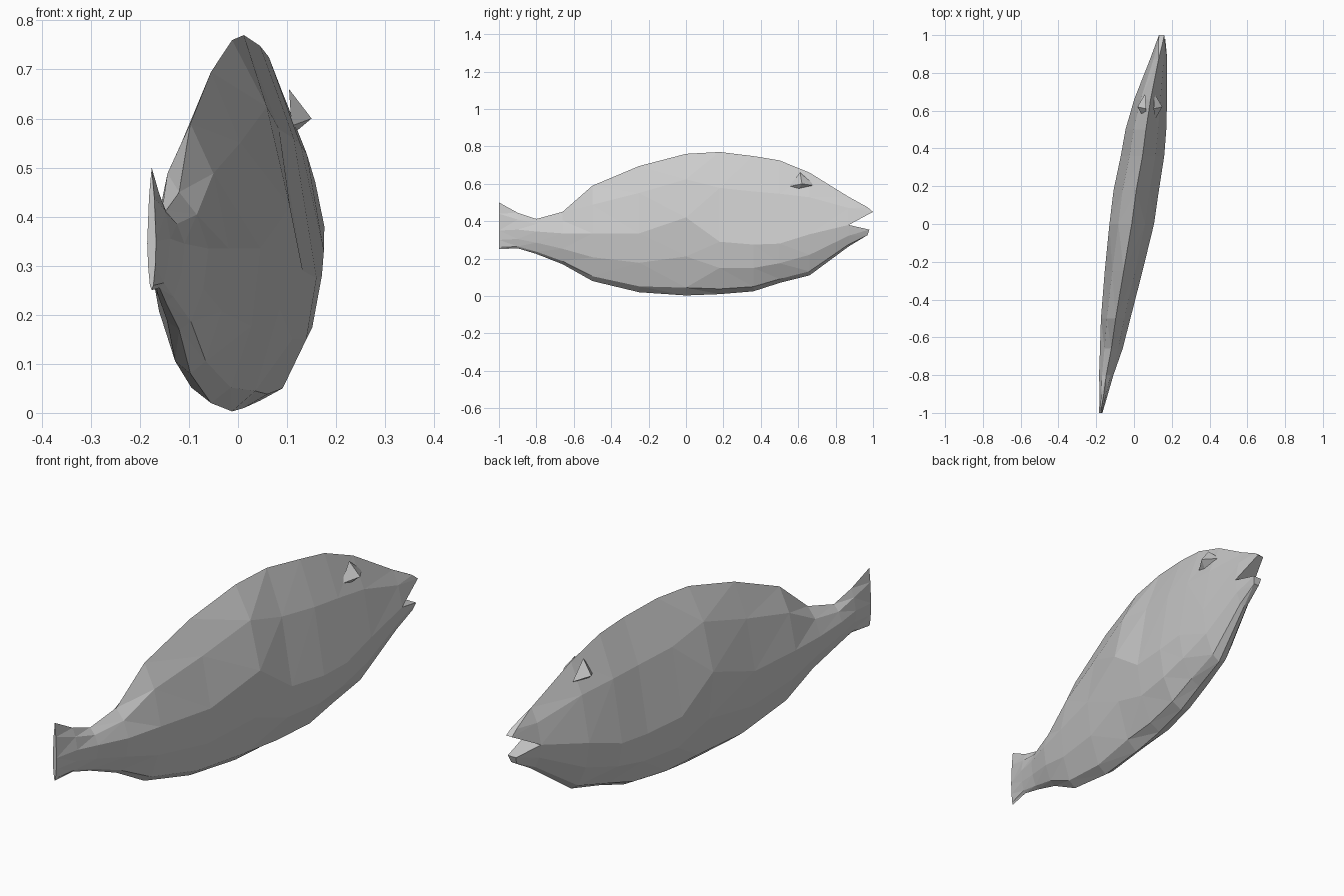
import bpy
import bmesh
from mathutils import Vector

cube = bpy.data.objects.get("Cube")
if cube:
    bpy.data.objects.remove(cube, do_unlink=True)

grey = bpy.data.materials.new("plain grey")
grey.use_nodes = True
colour = (0.6, 0.6, 0.6, 1)
grey.diffuse_color = colour
grey.node_tree.nodes["Principled BSDF"].inputs["Base Color"].default_value = colour


def finish(bm, name):
    bmesh.ops.recalc_face_normals(bm, faces=bm.faces[:])
    mesh = bpy.data.meshes.new(name)
    bm.to_mesh(mesh)
    bm.free()
    mesh.materials.append(grey)
    obj = bpy.data.objects.new(name, mesh)
    bpy.context.collection.objects.link(obj)
    return obj


def hull(points, name):
    bm = bmesh.new()
    for p in points:
        bm.verts.new(p)
    result = bmesh.ops.convex_hull(bm, input=bm.verts[:])
    spare = {g for g in result["geom_interior"] + result["geom_unused"]
             if isinstance(g, bmesh.types.BMVert)}
    bmesh.ops.delete(bm, geom=list(spare), context="VERTS")
    return finish(bm, name)


def half_section(station):
    """Offsets and heights from the back ridge down to the belly ridge."""
    y, cx, w, top, mid, low = station
    return [(0, top),
            (0.6 * w, mid + 0.6 * (top - mid)),
            (w, mid),
            (0.82 * w, mid + 0.5 * (low - mid)),
            (0.4 * w, low + 0.1 * (mid - low)),
            (0, low)]


def ring(station):
    y, cx = station[:2]
    half = half_section(station)
    right = [Vector((cx - dx, y, z)) for dx, z in half]
    left = [Vector((cx + dx, y, z)) for dx, z in half[-2:0:-1]]
    return right + left


# Stations along the body: y, centre x, half width, top, flank ridge, belly
stations = [
    (-1.00, -0.176, 0.009, 0.50, 0.35, 0.25),
    (-0.90, -0.160, 0.022, 0.445, 0.355, 0.255),
    (-0.80, -0.147, 0.038, 0.412, 0.345, 0.225),
    (-0.66, -0.120, 0.060, 0.45, 0.335, 0.17),
    (-0.50, -0.097, 0.078, 0.59, 0.335, 0.08),
    (-0.25, -0.055, 0.100, 0.695, 0.335, 0.02),
    (0.00, -0.012, 0.118, 0.76, 0.42, 0.003),
    (0.18, 0.012, 0.120, 0.77, 0.29, 0.01),
    (0.36, 0.045, 0.115, 0.748, 0.275, 0.025),
    (0.50, 0.063, 0.108, 0.725, 0.28, 0.07),
    (0.66, 0.088, 0.087, 0.66, 0.33, 0.11),
    (0.87, 0.130, 0.046, 0.53, 0.38, 0.265),
]

# Body and tail as one faceted loft
bm = bmesh.new()
rings = [[bm.verts.new(p) for p in ring(s)] for s in stations]
for a, b in zip(rings, rings[1:]):
    n = len(a)
    for i in range(n):
        j = (i + 1) % n
        bm.faces.new((a[i], a[j], b[j], b[i]))
bm.faces.new(rings[0])
bm.faces.new(rings[-1])
bmesh.ops.triangulate(bm, faces=bm.faces[:])
finish(bm, "fish_body")

# Jaws fan out from the mouth corner, leaving a notch between them
mouth = ring(stations[-1])
corner = stations[-1][4]
upper = [p for p in mouth if p.z >= corner - 0.001]
lower = [p for p in mouth if p.z <= corner + 0.001]
for side in (-1, 1):
    upper += [Vector((0.142 + side * 0.012, 0.97, 0.475)),
              Vector((0.146 + side * 0.014, 1.0, 0.45))]
    lower += [Vector((0.146 + side * 0.02, 0.98, 0.355)),
              Vector((0.144 + side * 0.012, 0.97, 0.325))]
hull(upper, "upper_jaw")
hull(lower, "lower_jaw")

# Small brow wedges over the eyes
brow = [(0.066, 0.62, 0.6), (0.025, 0.55, 0.585), (0.025, 0.69, 0.59),
        (0.02, 0.61, 0.66), (0.03, 0.6, 0.57)]
for side, name in ((-1, "right_brow"), (1, "left_brow")):
    hull([Vector((0.084 + side * dx, y, z)) for dx, y, z in brow], name)
